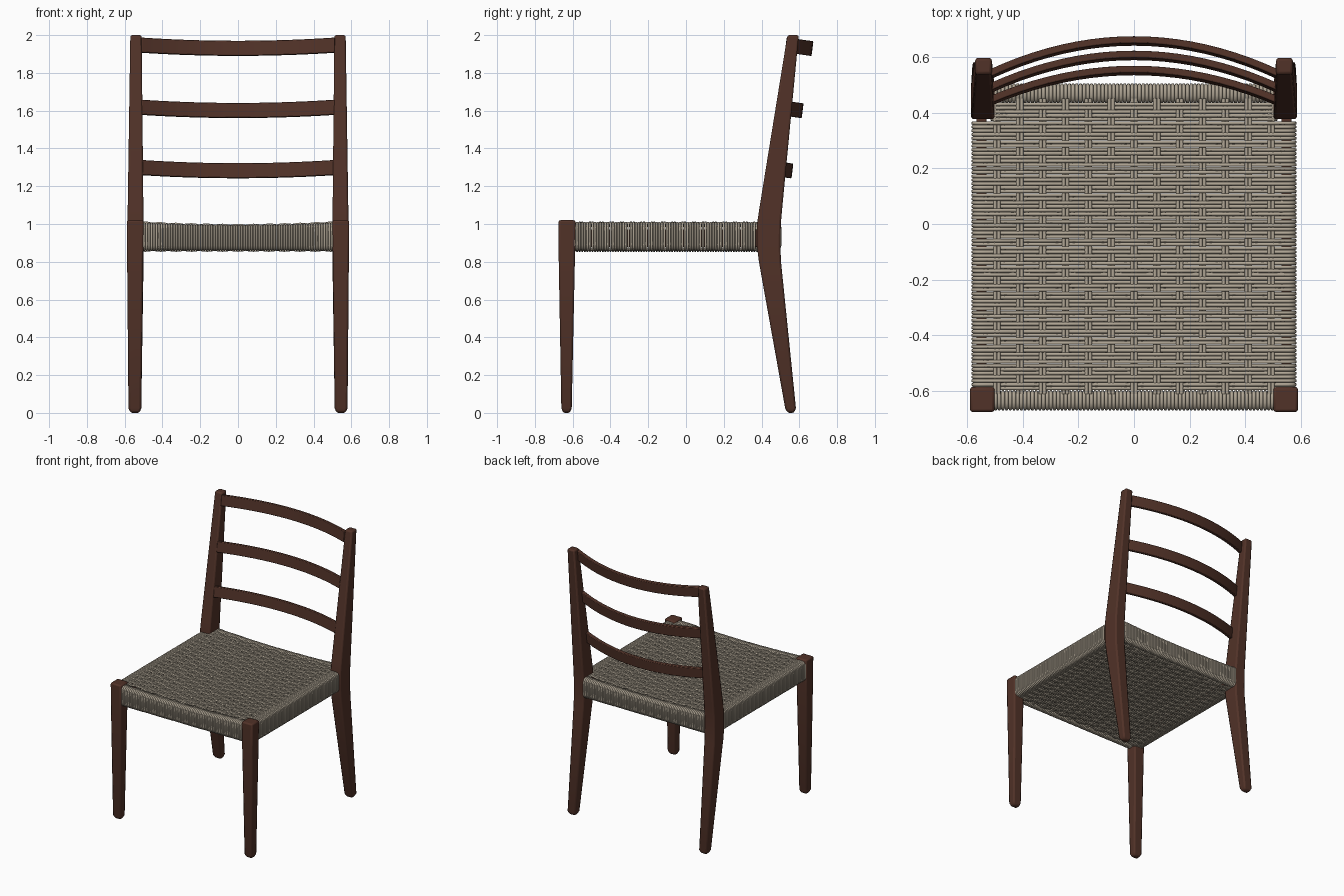
import bpy, bmesh, math

cube = bpy.data.objects.get("Cube")
if cube:
    bpy.data.objects.remove(cube)


def material(name, color):
    m = bpy.data.materials.new(name)
    m.use_nodes = True
    m.diffuse_color = color
    bsdf = m.node_tree.nodes["Principled BSDF"]
    bsdf.inputs["Base Color"].default_value = color
    bsdf.inputs["Roughness"].default_value = 0.7
    return m


WOOD = material("dark_walnut", (0.083, 0.032, 0.021, 1))
CORD = material("natural_cord", (0.43, 0.375, 0.295, 1))


def select(ob):
    bpy.ops.object.select_all(action="DESELECT")
    bpy.context.view_layer.objects.active = ob
    ob.select_set(True)


def loft(name, rings, bevel):
    """Skin a list of four-cornered rings into a closed, softly bevelled bar."""
    bm = bmesh.new()
    loops = [[bm.verts.new(p) for p in ring] for ring in rings]
    for a, b in zip(loops, loops[1:]):
        for i in range(4):
            j = (i + 1) % 4
            bm.faces.new((a[i], a[j], b[j], b[i]))
    bm.faces.new(loops[0][::-1])
    bm.faces.new(loops[-1])
    bmesh.ops.recalc_face_normals(bm, faces=bm.faces)
    me = bpy.data.meshes.new(name)
    bm.to_mesh(me)
    bm.free()
    me.materials.append(WOOD)
    ob = bpy.data.objects.new(name, me)
    bpy.context.collection.objects.link(ob)
    mod = ob.modifiers.new("soft_edges", "BEVEL")
    mod.width, mod.segments = bevel, 2
    mod.limit_method, mod.angle_limit = "ANGLE", math.radians(35)
    select(ob)
    bpy.ops.object.shade_smooth_by_angle(angle=math.radians(30))
    return ob


def post(name, side, sections):
    """Tapered post; each section is z, inner x, outer x, front y, back y."""
    rings = [[(side * a, f, z), (side * b, f, z), (side * b, k, z), (side * a, k, z)]
             for z, a, b, f, k in sections]
    return loft(name, rings, 0.01)


# Legs, the rear pair running up into the back posts
FRONT = [(0, 0.522, 0.568, -0.65, -0.615), (0.025, 0.512, 0.58, -0.66, -0.605),
         (0.82, 0.502, 0.587, -0.674, -0.588), (1.02, 0.5, 0.589, -0.675, -0.585)]
BACK = [(0, 0.522, 0.568, 0.538, 0.572), (0.025, 0.512, 0.58, 0.525, 0.582),
        (0.8, 0.5, 0.585, 0.386, 0.503), (0.88, 0.5, 0.585, 0.376, 0.5),
        (1.0, 0.5, 0.585, 0.376, 0.502), (1.08, 0.501, 0.584, 0.388, 0.509),
        (2, 0.51, 0.57, 0.537, 0.597)]
for side, label in ((1, "left"), (-1, "right")):
    post("front_leg_" + label, side, FRONT)
    post("back_leg_" + label, side, BACK)


# Curved back slats: bowed rearward and dropping slightly in the middle
def slat(name, z, y_end, bow, n=20):
    rings = []
    for i in range(n + 1):
        u = 2 * i / n - 1
        k = 1 - u * u
        y, zc = y_end + bow * k, z - 0.017 * k
        slope = math.atan(-2 * u * bow / 0.515)
        ring = []
        for t, h in ((-1, -1), (1, -1), (1, 1), (-1, 1)):
            d = 0.0125 * t
            ring.append((0.515 * u - d * math.sin(slope),
                         y + d * math.cos(slope) + 0.005 * h,
                         zc + 0.039 * h - 0.0015 * t))
        rings.append(ring)
    return loft(name, rings, 0.004)


slat("top_slat", 1.947, 0.538, 0.119)
slat("middle_slat", 1.618, 0.488, 0.117)
slat("lower_slat", 1.299, 0.442, 0.109)


# Hidden seat rails that the cord is wrapped around
def rail(name, x0, x1, y0, y1):
    z0, z1 = 0.878, 0.972
    loft(name, [[(x0, y0, z), (x1, y0, z), (x1, y1, z), (x0, y1, z)] for z in (z0, z1)], 0.006)


rail("front_rail", -0.51, 0.51, -0.65, -0.62)
rail("back_rail", -0.51, 0.51, 0.457, 0.488)
rail("left_rail", 0.53, 0.565, -0.6, 0.39)
rail("right_rail", -0.565, -0.53, -0.6, 0.39)

# Woven seat
PITCH = 0.082
R = 0.0066
TOP, BOTTOM = 1.006, 0.864


def dip(x):
    return -0.016 * max(0, 1 - (x / 0.55) ** 2)


def cords(name, paths, cyclic):
    cu = bpy.data.curves.new(name, "CURVE")
    cu.dimensions = "3D"
    cu.bevel_depth, cu.bevel_resolution = R, 1
    for path in paths:
        sp = cu.splines.new("POLY")
        sp.points.add(len(path) - 1)
        for p, co in zip(sp.points, path):
            p.co = (*co, 1)
        sp.use_cyclic_u = cyclic
        sp.use_smooth = True
    cu.materials.append(CORD)
    ob = bpy.data.objects.new(name, cu)
    bpy.context.collection.objects.link(ob)
    select(ob)
    bpy.ops.object.convert(target="MESH")
    return ob


def corner(cx, cz, r, start):
    """Quarter turn, clockwise from the start angle in degrees."""
    return [(cx + r * math.cos(math.radians(start - a)),
             cz + r * math.sin(math.radians(start - a))) for a in (0, 30, 60, 90)]


def rounded_loop(c0, c1, z0, z1, r):
    return (corner(c0 + r, z1 - r, r, 180) + corner(c1 - r, z1 - r, r, 90)
            + corner(c1 - r, z0 + r, r, 0) + corner(c0 + r, z0 + r, r, 270))


# Cross cords: closed loops over the top and under the bottom of the seat
def cross_cord(y, index):
    half = 0.578 if y < 0.37 else 0.51
    sign = 1 if (index // 2) % 2 else -1
    r = 0.024

    def wave(x):
        fade = min(1, max(0, (0.54 - abs(x)) / 0.04))
        return sign * fade * 0.0055 * math.cos(math.pi * x / PITCH)

    xs = [i * PITCH / 4 for i in range(-26, 27) if abs(i * PITCH / 4) < half - r - 0.005]
    loop = rounded_loop(-half, half, BOTTOM, TOP, r)
    path = loop[:4] + [(x, TOP + dip(x) + wave(x)) for x in xs]
    path += loop[4:12] + [(x, BOTTOM + wave(x)) for x in reversed(xs)] + loop[12:]
    return [(x, y, z) for x, z in path]


ROWS = 76
cords("seat_cross_cords",
      [cross_cord(-0.59 + 0.0136 * i, i) for i in range(ROWS)], True)

# Lengthwise cords: pairs showing between the cross cords, top and bottom
lengthwise = []
for k in range(-6, 7):
    for off in (-R, R):
        x = k * PITCH + off
        for z in (TOP + dip(x), BOTTOM):
            lengthwise.append([(x, -0.61, z), (x, 0.45, z)])
cords("seat_lengthwise_cords", lengthwise, False)


# Cord wrapping on the front and back rails
def wrapping(name, y0, y1):
    paths = []
    count = 76
    for i in range(count):
        x = -0.497 + 0.994 * i / (count - 1)
        loop = rounded_loop(y0, y1, BOTTOM, TOP + dip(x), 0.022)
        paths.append([(x, y, z) for y, z in loop])
    cords(name, paths, True)


wrapping("front_rail_wrapping", -0.663, -0.602)
wrapping("back_rail_wrapping", 0.44, 0.499)
